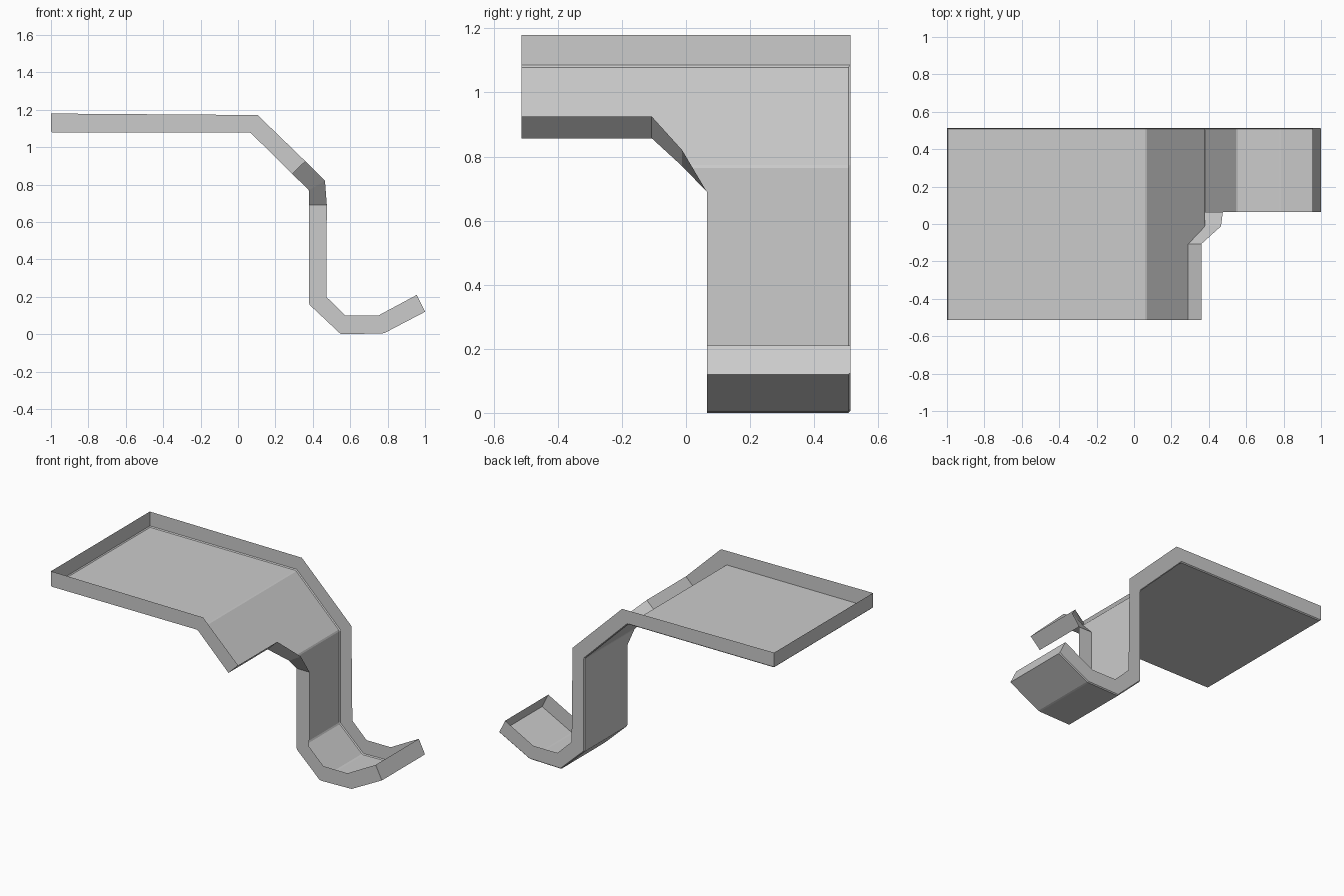
import bpy, bmesh

if "Cube" in bpy.data.objects:
    bpy.data.objects.remove(bpy.data.objects["Cube"])

F, B, N = -0.513, 0.513, 0.065   # front, back and narrow-channel front in y

# Side profile: (floor x, floor z, rim x, rim z)
profile = [(-1, 1.08, -1, 1.18), (.065, 1.08, .105, 1.172), (.38, .77, .465, .82),
           (.38, .16, .472, .2), (.55, 0, .575, .1), (.78, .005, .75, .1),
           (1, .12, .955, .21)]

# Front outline: wide deck, notch, then narrow channel: (y, profile point)
front = ([(F, p) for p in profile[:2]] +
         [(F, (.29, .857, .36, .925)), (-.107, (.29, .857, .36, .925)),
          (-.012, profile[2]), (N, (.38, .69, .475, .69))] +
         [(N, p) for p in profile[3:]])
back = [(B, p) for p in profile]

bm = bmesh.new()


def pair(y, p):
    return bm.verts.new((p[0], y, p[1])), bm.verts.new((p[2], y, p[3]))


fp = [pair(y, p) for y, p in front]
bp = [pair(y, p) for y, p in back]

# Floor panels: front outline index range matched to each back segment
spans = [(0, 1), (1, 4), (4, 6), (6, 7), (7, 8), (8, 9)]
floor = []
for i, (a, b) in enumerate(spans):
    edge = [fp[k][0] for k in range(a, b + 1)]
    floor.append(bm.faces.new(list(reversed(edge + [bp[i + 1][0], bp[i][0]]))))

# Thin rim standing all around the floor
loop = fp + bp[::-1]
for (a0, a1), (b0, b1) in zip(loop, loop[1:] + loop[:1]):
    bm.faces.new((a0, b0, b1, a1))

# Tiny bevel on floor bends and on the back and left floor edges
back_floor = {v[0] for v in bp}
left_floor = {fp[0][0], bp[0][0]}
edges = []
for e in bm.edges:
    vs = set(e.verts)
    bend = len(e.link_faces) == 2 and all(f in floor for f in e.link_faces)
    if bend or vs <= back_floor or vs == left_floor:
        edges.append(e)
bmesh.ops.bevel(bm, geom=edges, offset=.006, offset_type='OFFSET', segments=1,
                affect='EDGES', clamp_overlap=True)

mesh = bpy.data.meshes.new("rimmed_chute")
bm.to_mesh(mesh)
bm.free()
obj = bpy.data.objects.new("rimmed_chute", mesh)
bpy.context.collection.objects.link(obj)
